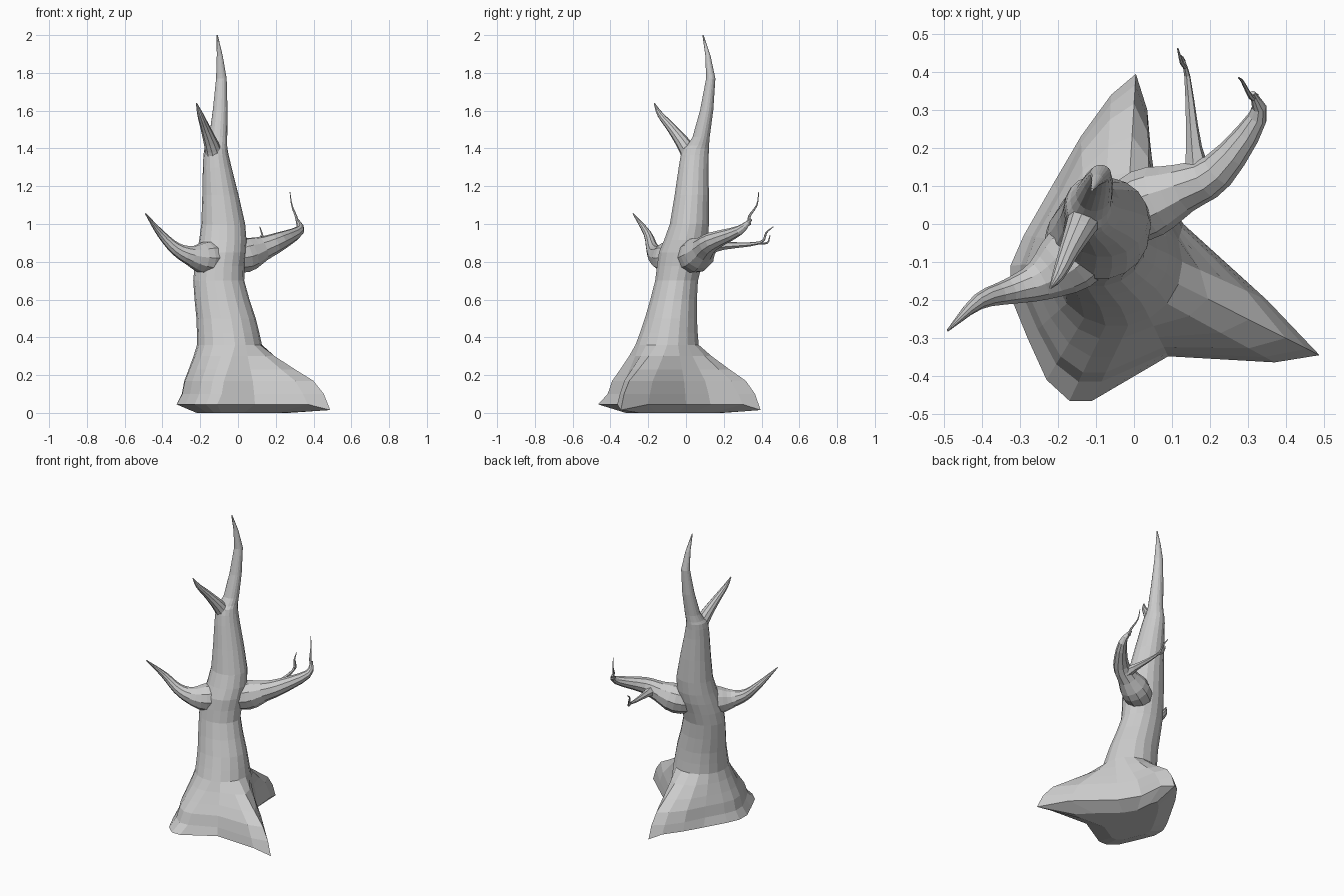
import bpy, bmesh, math
from mathutils import Vector

if "Cube" in bpy.data.objects:
    bpy.data.objects.remove(bpy.data.objects["Cube"])


def skin(name, rings):
    """Join a list of equal-length rings into a closed tube."""
    bm = bmesh.new()
    vs = [[bm.verts.new(p) for p in ring] for ring in rings]
    n = len(vs[0])
    for a, b in zip(vs, vs[1:]):
        for i in range(n):
            j = (i + 1) % n
            bm.faces.new((a[i], a[j], b[j], b[i]))
    bm.faces.new(vs[0][::-1])
    bm.faces.new(vs[-1])
    bmesh.ops.recalc_face_normals(bm, faces=bm.faces)
    me = bpy.data.meshes.new(name)
    bm.to_mesh(me)
    bm.free()
    ob = bpy.data.objects.new(name, me)
    bpy.context.collection.objects.link(ob)
    return ob


def smooth_path(pts, steps=3):
    """Catmull-Rom interpolation of points of any dimension."""
    p = [Vector(q) for q in pts]
    p = [2 * p[0] - p[1]] + p + [2 * p[-1] - p[-2]]
    out = []
    for a, b, c, d in zip(p, p[1:], p[2:], p[3:]):
        for k in range(steps):
            t = k / steps
            out.append(0.5 * (2 * b + (c - a) * t + (2 * a - 5 * b + 4 * c - d) * t * t
                              + (3 * b - a - 3 * c + d) * t ** 3))
    return out + [p[-2]]


def limb(name, pts, sides=10):
    """Tapering tube through (x, y, z, radius) points."""
    path = smooth_path(pts)
    pos = [q.to_3d() for q in path]
    rings, side, old = [], None, None
    for i, c in enumerate(pos):
        tan = (pos[min(i + 1, len(pos) - 1)] - pos[max(i - 1, 0)]).normalized()
        if side is None:
            side = tan.orthogonal().normalized()
        else:
            side = old.rotation_difference(tan) @ side
        old = tan
        up = tan.cross(side)
        r = max(path[i][3], 0.002)
        rings.append([c + r * (math.cos(a) * side + math.sin(a) * up)
                      for a in (math.tau * k / sides for k in range(sides))])
    return skin(name, rings)


# Root footprint, one point every 20 degrees
FOOT = [(.35, -.2), (.13, 0), (.05, .13), (.035, .3), (.005, .395), (-.06, .34),
        (-.14, .23), (-.21, .11), (-.29, -.03), (-.325, -.11), (-.325, -.19), (-.28, -.3),
        (-.23, -.41), (-.17, -.465), (-.11, -.465), (.09, -.348), (.37, -.364), (.488, -.345)]
N = len(FOOT)
TIPS = (4, 17)

# Trunk sections: z, centre x, radius x, centre y, radius y
TRUNK = [(.36, -.045, .172, -.10, .17), (.5, -.063, .157, -.08, .14),
         (.7, -.102, .135, -.05, .115), (.85, -.088, .13, -.02, .125),
         (1.0, -.078, .116, .018, .105), (1.3, -.11, .076, .04, .08),
         (1.4, -.117, .061, .053, .07), (1.46, -.105, .048, .08, .046),
         (1.77, -.088, .028, .131, .025), (2.0, -.11, .003, .09, .003)]


def section(z, cx, rx, cy, ry):
    return [Vector((cx + rx * math.cos(math.tau * i / N),
                    cy + ry * math.sin(math.tau * i / N), z)) for i in range(N)]


# Underside, root flare, then trunk; the broad front lobe slopes straighter than the roots
first = section(*TRUNK[0])
foot = [Vector((x, y, 0)) for x, y in FOOT]
mid = Vector((-.06, -.1, 0))
rings = [[mid + (p - mid) * .6 for p in foot]]
for z, w in ((.045, 1), (.1, .91), (.17, .76), (.23, .5), (.3, .21)):
    ring = []
    for i in range(N):
        lobe = w < 1 and 7 <= i <= 14
        p = first[i].lerp(foot[i], w * .82 if lobe else w)
        p.z = .015 if w == 1 and i in TIPS else z
        ring.append(p)
    rings.append(ring)
rings += [section(*s) for s in smooth_path(TRUNK, 2)]
trunk = skin("tree_trunk", rings)

# Branches
limbs = [
    limb("upper_fork", [(-.115, .05, 1.3, .055), (-.135, .003, 1.4, .042),
                        (-.17, -.07, 1.5, .027), (-.2, -.137, 1.58, .016),
                        (-.22, -.168, 1.64, .003)]),
    limb("left_branch", [(-.08, -.02, .83, .08), (-.17, -.095, .82, .088),
                         (-.25, -.15, .832, .054), (-.33, -.178, .87, .034),
                         (-.41, -.205, .95, .021), (-.49, -.28, 1.055, .003)]),
    limb("right_branch", [(-.08, -.01, .815, .07), (.035, .055, .835, .093),
                          (.13, .095, .87, .066), (.22, .14, .908, .05),
                          (.325, .28, .965, .026), (.312, .345, 1.025, .007)]),
    limb("tip_twig", [(.32, .335, .995, .01), (.307, .335, 1.04, .007),
                      (.285, .375, 1.1, .004), (.275, .385, 1.17, .002)], 6),
    limb("back_twig", [(.17, .12, .88, .045), (.158, .2, .885, .022),
                       (.14, .39, .9, .008), (.125, .425, .955, .005),
                       (.115, .462, .985, .002)], 6),
    limb("back_twig_spur", [(.142, .38, .9, .007), (.13, .43, .9, .005),
                            (.12, .445, .94, .002)], 6),
]

# Merge every branch into the trunk
bpy.context.view_layer.objects.active = trunk
for ob in limbs:
    mod = trunk.modifiers.new(ob.name, 'BOOLEAN')
    mod.operation = 'UNION'
    mod.solver = 'EXACT'
    mod.object = ob
    bpy.ops.object.modifier_apply(modifier=mod.name)
    bpy.data.objects.remove(ob)
